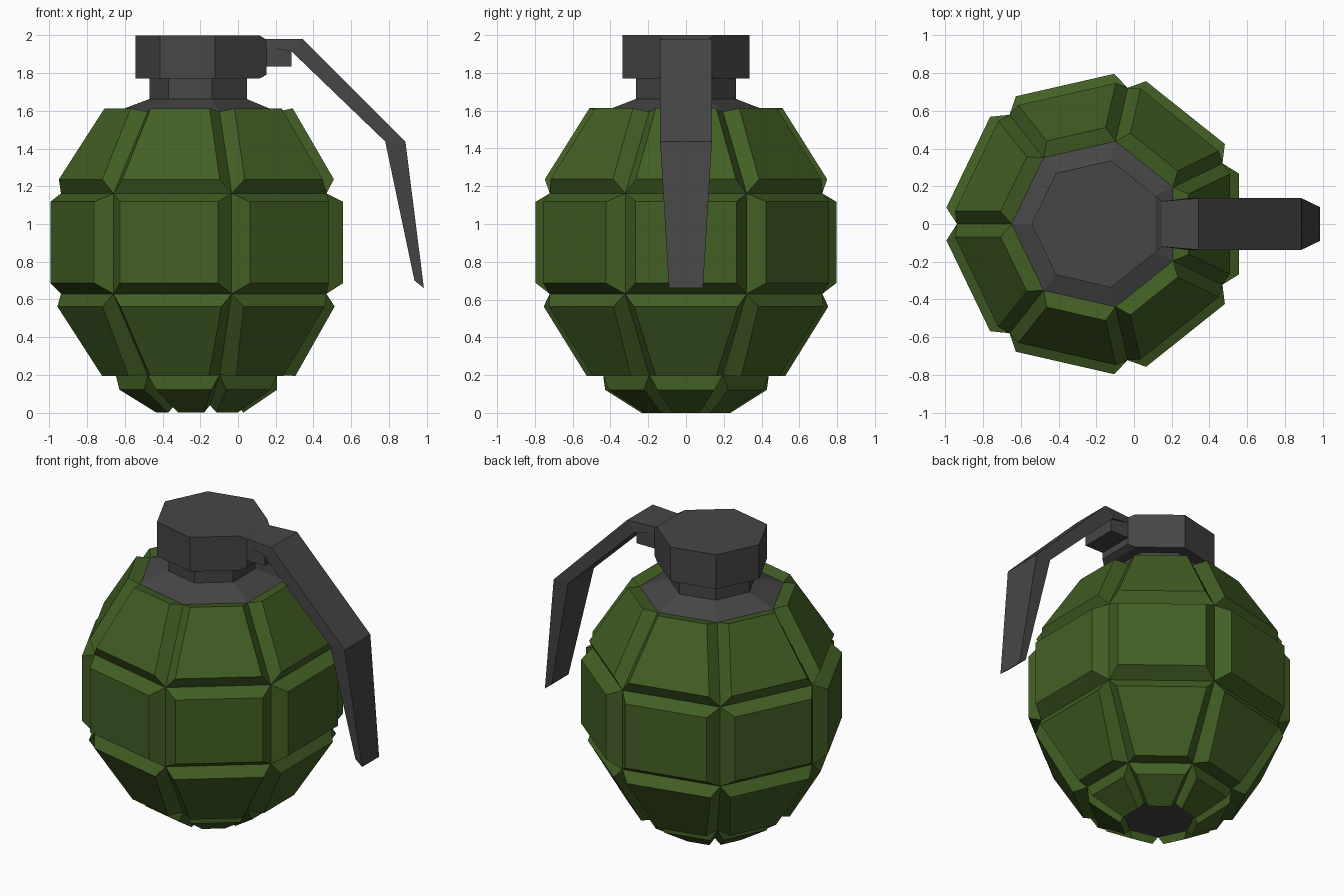
import bpy, bmesh, math
from mathutils import Vector

if "Cube" in bpy.data.objects:
    bpy.data.objects.remove(bpy.data.objects["Cube"])

CX, N = -0.198, 7
STEP = 2 * math.pi / N
HALF = STEP / 2


def material(name, col):
    m = bpy.data.materials.new(name)
    m.diffuse_color = (*col, 1)
    m.use_nodes = True
    m.node_tree.nodes["Principled BSDF"].inputs["Base Color"].default_value = m.diffuse_color
    return m


green = material("olive green", (0.055, 0.116, 0.018))
grey = material("dark grey", (0.061, 0.061, 0.063))


def finish(bm, name, mats):
    bmesh.ops.remove_doubles(bm, verts=bm.verts, dist=0.0005)
    bmesh.ops.recalc_face_normals(bm, faces=bm.faces)
    me = bpy.data.meshes.new(name)
    bm.to_mesh(me)
    bm.free()
    for m in mats:
        me.materials.append(m)
    ob = bpy.data.objects.new(name, me)
    bpy.context.collection.objects.link(ob)
    return ob


def on_face(k, apothem, side, z):
    """Point on side k: distance from the axis, sideways offset, height."""
    a = k * STEP
    return Vector((CX + apothem * math.cos(a) - side * math.sin(a),
                   apothem * math.sin(a) + side * math.cos(a), z))


def frustum(bm, base, outer, closed=False):
    b = [bm.verts.new(p) for p in base]
    o = [bm.verts.new(p) for p in outer]
    for i in range(len(b)):
        j = (i + 1) % len(b)
        bm.faces.new((b[i], b[j], o[j], o[i]))
    bm.faces.new(o)
    if closed:
        bm.faces.new(b[::-1])


def quad(k, lo, hi):
    """lo / hi = (apothem, half width, z) of the lower and upper edge."""
    return [on_face(k, lo[0], -lo[1], lo[2]), on_face(k, lo[0], lo[1], lo[2]),
            on_face(k, hi[0], hi[1], hi[2]), on_face(k, hi[0], -hi[1], hi[2])]


def ring(R, z):
    return (R * math.cos(HALF), R * math.sin(HALF), z)


# Body: four bands of raised panels, grooves between them
rings = [ring(0.22, 0.04), ring(0.45, 0.2), ring(0.74, 0.63),
         ring(0.74, 1.162), ring(0.45, 1.595)]
panels = [((0.225, 0.07, 0.0), (0.405, 0.15, 0.122)),
          ((0.502, 0.16, 0.195), (0.71, 0.275, 0.563)),
          ((0.755, 0.267, 0.687), (0.755, 0.267, 1.118)),
          ((0.706, 0.265, 1.237), (0.488, 0.16, 1.613))]
bm = bmesh.new()
for k in range(N):
    for i, (lo, hi) in enumerate(panels):
        frustum(bm, quad(k, rings[i], rings[i + 1]), quad(k, lo, hi))
# bottom plug closes the smallest ring
plug = bm.faces.new([bm.verts.new(on_face(k, *rings[0])) for k in range(N)])
plug.material_index = 1
finish(bm, "body", [green, grey])

# Collar, neck and cap as one seven-sided turned profile
bm = bmesh.new()
loops = []
for R, z in [(0.45, 1.595), (0.272, 1.662), (0.272, 1.77), (0.345, 1.77), (0.345, 2.0)]:
    loops.append([bm.verts.new(on_face(k, *ring(R, z))) for k in range(N)])
for a, b in zip(loops, loops[1:]):
    for k in range(N):
        j = (k + 1) % N
        bm.faces.new((a[k], a[j], b[j], b[k]))
bm.faces.new(loops[-1])
bm.faces.new(loops[0][::-1])
finish(bm, "neck_and_cap", [grey])

# Raised plate on the lever side of the cap
bm = bmesh.new()
lo, hi = ring(0.345, 1.77), ring(0.345, 2.0)
frustum(bm, quad(0, lo, hi), quad(0, (0.348, 0.12, 1.79), (0.348, 0.12, 1.977)), True)
finish(bm, "cap_plate", [grey])

# Lever: bent strip that narrows to the tip (outer x,z / inner x,z / half width)
sections = [(0.145, 1.98, 0.145, 1.94, 0.12), (0.343, 1.98, 0.283, 1.915, 0.137),
            (0.887, 1.437, 0.78, 1.437, 0.137), (0.985, 0.66, 0.935, 0.70, 0.09)]
bm = bmesh.new()
strip = []
for ox, oz, ix, iz, w in sections:
    strip.append([bm.verts.new(p) for p in
                  ((ox, -w, oz), (ox, w, oz), (ix, w, iz), (ix, -w, iz))])
for a, b in zip(strip, strip[1:]):
    for i in range(4):
        j = (i + 1) % 4
        bm.faces.new((a[i], a[j], b[j], b[i]))
bm.faces.new(strip[0])
bm.faces.new(strip[-1])
finish(bm, "lever", [grey])

# Block under the lever root
bm = bmesh.new()
frustum(bm, [(0.145, y, z) for y, z in ((-.12, 1.835), (.12, 1.835), (.12, 1.95), (-.12, 1.95))],
        [(0.283, y, z) for y, z in ((-.12, 1.835), (.12, 1.835), (.12, 1.92), (-.12, 1.92))], True)
finish(bm, "lever_block", [grey])
